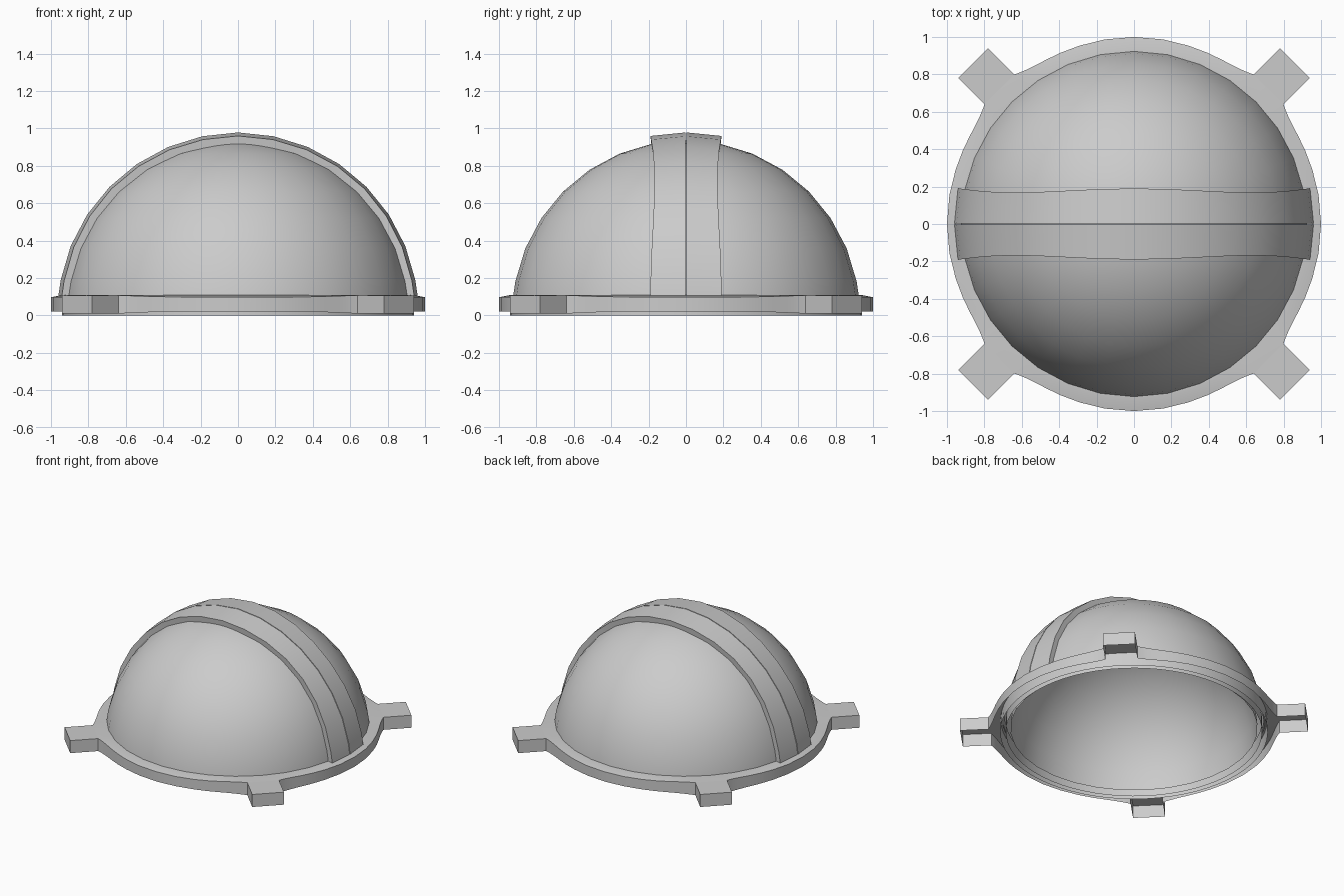
import bpy
from math import sin, cos, pi, radians, sqrt, acos
from mathutils import Vector

if "Cube" in bpy.data.objects:
    bpy.data.objects.remove(bpy.data.objects["Cube"])


def make(name, verts, faces, outward, angle=30):
    """Mesh object; each face is wound so that outward(centre) agrees with its normal."""
    me = bpy.data.meshes.new(name)
    me.from_pydata(verts, [], faces)
    me.validate()
    for p in me.polygons:
        if p.normal.dot(outward(p.center)) < 0:
            p.flip()
    ob = bpy.data.objects.new(name, me)
    bpy.context.collection.objects.link(ob)
    bpy.ops.object.select_all(action='DESELECT')
    ob.select_set(True)
    bpy.context.view_layer.objects.active = ob
    bpy.ops.object.mode_set(mode='EDIT')
    bpy.ops.mesh.select_all(action='SELECT')
    bpy.ops.mesh.remove_doubles(threshold=0.0005)
    bpy.ops.object.mode_set(mode='OBJECT')
    bpy.ops.object.shade_smooth_by_angle(angle=radians(angle))
    return ob


def skin(sections, loop):
    """Quads between consecutive open sections of equal length."""
    n, m = len(sections[0]), len(sections)
    verts = [p for s in sections for p in s]
    faces = []
    for i in range(m if loop else m - 1):
        a, b = i * n, ((i + 1) % m) * n
        faces += [(a + j, a + j + 1, b + j + 1, b + j) for j in range(n - 1)]
    return verts, faces


def turn(profile, t):
    return [(r * cos(t), r * sin(t), z) for r, z in profile]


def lathe(name, profile, count, outward):
    make(name, *skin([turn(profile, 2 * pi * i / count) for i in range(count)], True), outward)


def away(c):
    return c.copy()


def towards(c):
    return -c


STEP = pi / 16
TOP_Z = 0.107


# Dome: outer and inner sheets, both open at the bottom
def arc(r, z_end, stretch=1.0):
    pts = [(r * sin(i * STEP), stretch * r * cos(i * STEP)) for i in range(8)]
    return pts + [(sqrt(r * r - z_end * z_end), z_end)]


lathe("dome_outer", arc(0.93, 0.1, 1.006), 32, away)
lathe("dome_inner", arc(0.87, 0.03), 32, towards)

# Nested walls under the dome rim
lathe("rim_outer_wall", [(0.94, 0.0), (0.937, 0.105)], 64, away)
lathe("rim_inner_wall", [(0.9, 0.0), (0.9, 0.1)], 64, towards)

# Base ring outline between two tabs, flaring at both ends
# (degrees from the tab, outline radius, share of the way to the middle of a side)
FLARE = [(6.35, 1.024, 0), (8, 1.014, .1), (10, 1.006, .2), (13, 0.999, .4),
         (17, 0.996, .6), (22, 0.996, .75), (28, 0.997, .9), (36, 0.999, 1), (45, 1.0, 1)]

ring_top = []
for quarter in range(4):
    mid = 45 + 90 * quarter
    side = [(mid + d, r, k) for d, r, k in FLARE]
    side += [(mid + 90 - d, r, k) for d, r, k in FLARE[-2::-1]]
    skirt = []
    for deg, r, k in side:
        t = radians(deg)
        z = TOP_Z - 0.01 * k
        ring_top.append(turn([(0.91, 0.11), (0.935, 0.11), (r, z)], t))
        skirt.append(turn([(r, z), (r, 0.01 + 0.012 * k)], t))
    make(f"ring_skirt_{quarter + 1}", *skin(skirt, False), away)
make("ring_top", *skin(ring_top, True), lambda c: Vector((0, 0, 1)))

# Four tabs: boxes open underneath and towards the ring
for quarter in range(4):
    t = radians(45 + 90 * quarter)
    verts = [(u * cos(t) - v * sin(t), u * sin(t) + v * cos(t), z)
             for z in (0.01, TOP_Z)
             for u, v in ((1.016, -0.113), (1.217, -0.113), (1.217, 0.113), (1.016, 0.113))]
    faces = [(4, 5, 6, 7), (0, 1, 5, 4), (1, 2, 6, 5), (2, 3, 7, 6)]
    middle = Vector((1.1 * cos(t), 1.1 * sin(t), 0.05))
    make(f"tab_{quarter + 1}", verts, faces, lambda c, m=middle: c - m)

# Raised band over the dome: two halves with a fine centre seam
END = acos(TOP_Z / 0.965)
angles = [i * STEP for i in range(8)] + [END]
angles = [-a for a in angles[:0:-1]] + angles
for side, name in ((-1, "band_front_half"), (1, "band_back_half")):
    sections = []
    for a in angles:
        k = abs(a) / END
        w = 0.19 - 0.022 * sin(pi * k) ** 2
        R = 0.978 - 0.012 * k
        cross = [(0.003, 0.91), (0.003, R), (w, sqrt(R * R - w * w)), (w - 0.006, 0.9)]
        sections.append([(r * sin(a), side * y, max(r * cos(a), TOP_Z))
                         for y, r in cross])

    def band_out(c, side=side):
        v = c.copy()
        v.y = side * (10 if abs(c.y) > 0.14 else -10 if abs(c.y) < 0.01 else 0)
        return v
    make(name, *skin(sections, False), band_out)
